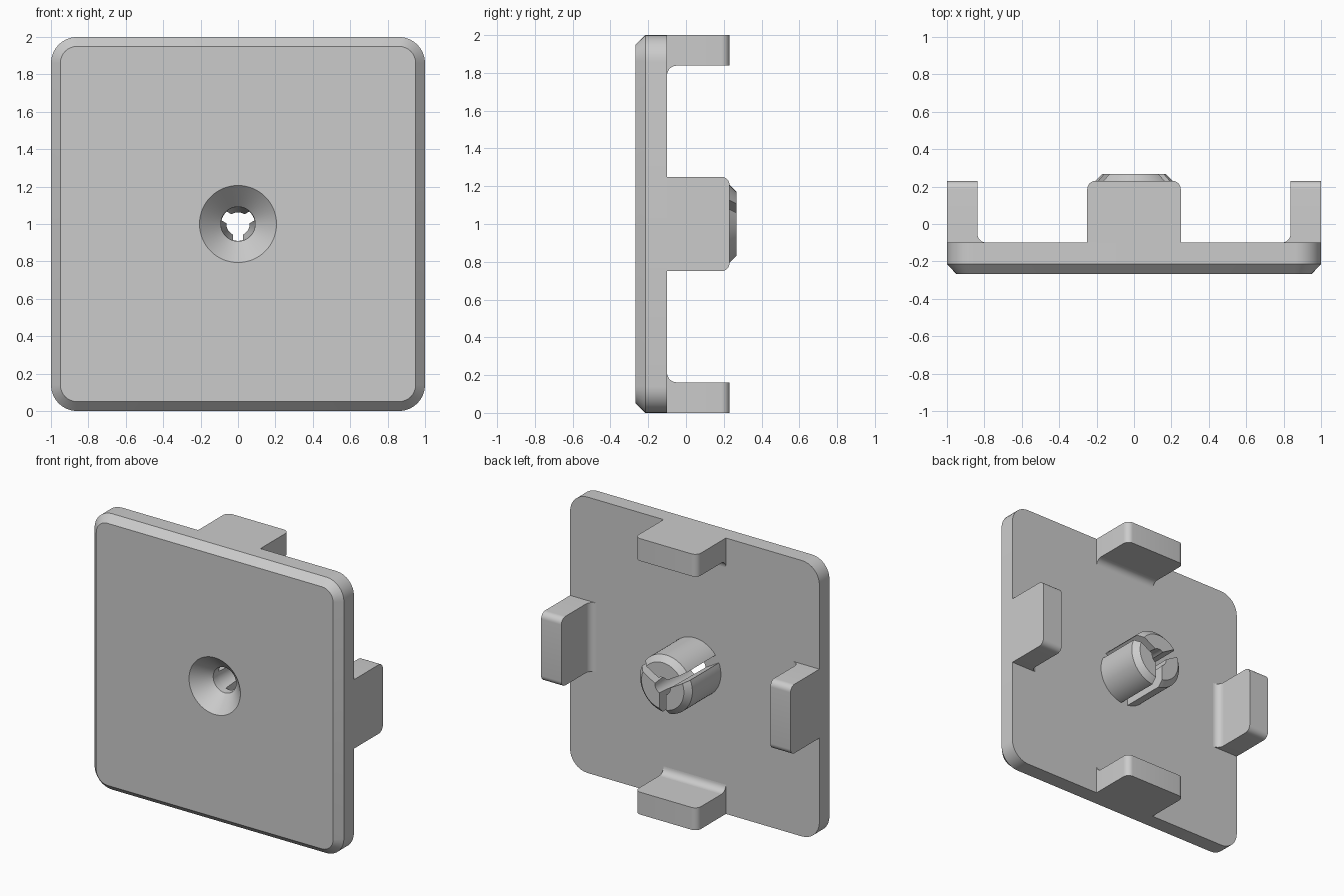
import bpy, bmesh
from math import pi, sin, cos, radians
from mathutils import Matrix, Vector

cube = bpy.data.objects.get("Cube")
if cube:
    bpy.data.objects.remove(cube, do_unlink=True)

FRONT, BACK, TAB_END, TIP = -0.267, -0.10, 0.231, 0.267
CENTRE = Vector((0, 0, 1))

grey = bpy.data.materials.new("light grey")
grey.use_nodes = True
grey.diffuse_color = (0.6, 0.6, 0.6, 1)
grey.node_tree.nodes["Principled BSDF"].inputs["Base Color"].default_value = (0.6, 0.6, 0.6, 1)


def arc(cx, cy, r, a0, a1, n=8):
    """Points along an arc, angles in degrees."""
    return [(cx + r * cos(radians(a0 + (a1 - a0) * i / n)),
             cy + r * sin(radians(a0 + (a1 - a0) * i / n))) for i in range(n + 1)]


def circle(r, n=64):
    return [(r * cos(2 * pi * i / n), r * sin(2 * pi * i / n)) for i in range(n)]


def rounded_square(half, r):
    c = half - r
    return arc(c, c, r, 0, 90) + arc(-c, c, r, 90, 180) + arc(-c, -c, r, 180, 270) + arc(c, -c, r, 270, 360)


def loft(bm, rings):
    """Skin a list of equal-length 3D rings and cap both ends."""
    rows = [[bm.verts.new(p) for p in ring] for ring in rings]
    for a, b in zip(rows, rows[1:]):
        for i in range(len(a)):
            j = (i + 1) % len(a)
            bm.faces.new((a[i], a[j], b[j], b[i]))
    bm.faces.new(rows[0])
    bm.faces.new(rows[-1])


def along_y(sections):
    """Turn (outline, y) sections into rings around the centre axis."""
    return [[(x, y, 1 + z) for x, z in outline] for outline, y in sections]


def make(name, bm, smooth=True):
    bmesh.ops.recalc_face_normals(bm, faces=bm.faces)
    mesh = bpy.data.meshes.new(name)
    bm.to_mesh(mesh)
    bm.free()
    mesh.materials.append(grey)
    ob = bpy.data.objects.new(name, mesh)
    bpy.context.collection.objects.link(ob)
    return ob


def lofted(name, sections):
    bm = bmesh.new()
    loft(bm, along_y(sections))
    return make(name, bm)


def select(ob):
    bpy.ops.object.select_all(action='DESELECT')
    ob.select_set(True)
    bpy.context.view_layer.objects.active = ob


def cut(ob, cutter):
    mod = ob.modifiers.new("cut", 'BOOLEAN')
    mod.operation = 'DIFFERENCE'
    mod.solver = 'EXACT'
    mod.object = cutter
    select(ob)
    bpy.ops.object.modifier_apply(modifier=mod.name)


# Face plate with bevelled front edge
plate = lofted("face_plate", [(rounded_square(0.95, 0.09), FRONT),
                              (rounded_square(1.0, 0.14), FRONT + 0.052),
                              (rounded_square(1.0, 0.14), BACK)])

# Central split post with chamfered tip
post = lofted("split_post", [(circle(0.21), BACK), (circle(0.21), TIP - 0.04), (circle(0.17), TIP)])

# Countersunk screw hole, tapering through the post
hole = lofted("hole_cutter", [(circle(0.236), FRONT - 0.03), (circle(0.092), FRONT + 0.114),
                              (circle(0.09), BACK), (circle(0.06), TIP + 0.03)])
cut(plate, hole)
cut(post, hole)

# Three slots that split the post into prongs
for angle in (30, 150, 270):
    bm = bmesh.new()
    bmesh.ops.create_cube(bm, size=1)
    bmesh.ops.scale(bm, vec=(0.35, 0.6, 0.055), verts=bm.verts)
    bmesh.ops.translate(bm, vec=(0.175, 0.1, 0), verts=bm.verts)
    bmesh.ops.rotate(bm, matrix=Matrix.Rotation(radians(-angle), 3, 'Y'), verts=bm.verts)
    bmesh.ops.translate(bm, vec=CENTRE, verts=bm.verts)
    slot = make("slot_cutter", bm)
    cut(post, slot)
    bpy.data.objects.remove(slot, do_unlink=True)
bpy.data.objects.remove(hole, do_unlink=True)

# Four edge tabs, each with rounded end corners and a filleted root
W, INNER, R, F = 0.25, 0.838, 0.045, 0.05
tab_outline = ([(-W, BACK), (W, BACK)] + arc(W - R, TAB_END - R, R, 0, 90)
               + arc(-W + R, TAB_END - R, R, 90, 180))
fillet_outline = [(INNER, BACK)] + arc(INNER - F, BACK + F, F, 0, -90)
parts = [plate, post]
for i, name in enumerate(("top_tab", "left_tab", "bottom_tab", "right_tab")):
    bm = bmesh.new()
    loft(bm, [[(x, y, z) for x, y in tab_outline] for z in (INNER, 1.0)])
    loft(bm, [[(x, y, z) for z, y in fillet_outline] for x in (-W, W)])
    bmesh.ops.rotate(bm, matrix=Matrix.Rotation(i * pi / 2, 3, 'Y'), verts=bm.verts)
    bmesh.ops.translate(bm, vec=CENTRE, verts=bm.verts)
    parts.append(make(name, bm))

for ob in parts:
    select(ob)
    bpy.ops.object.shade_smooth_by_angle(angle=radians(30))
